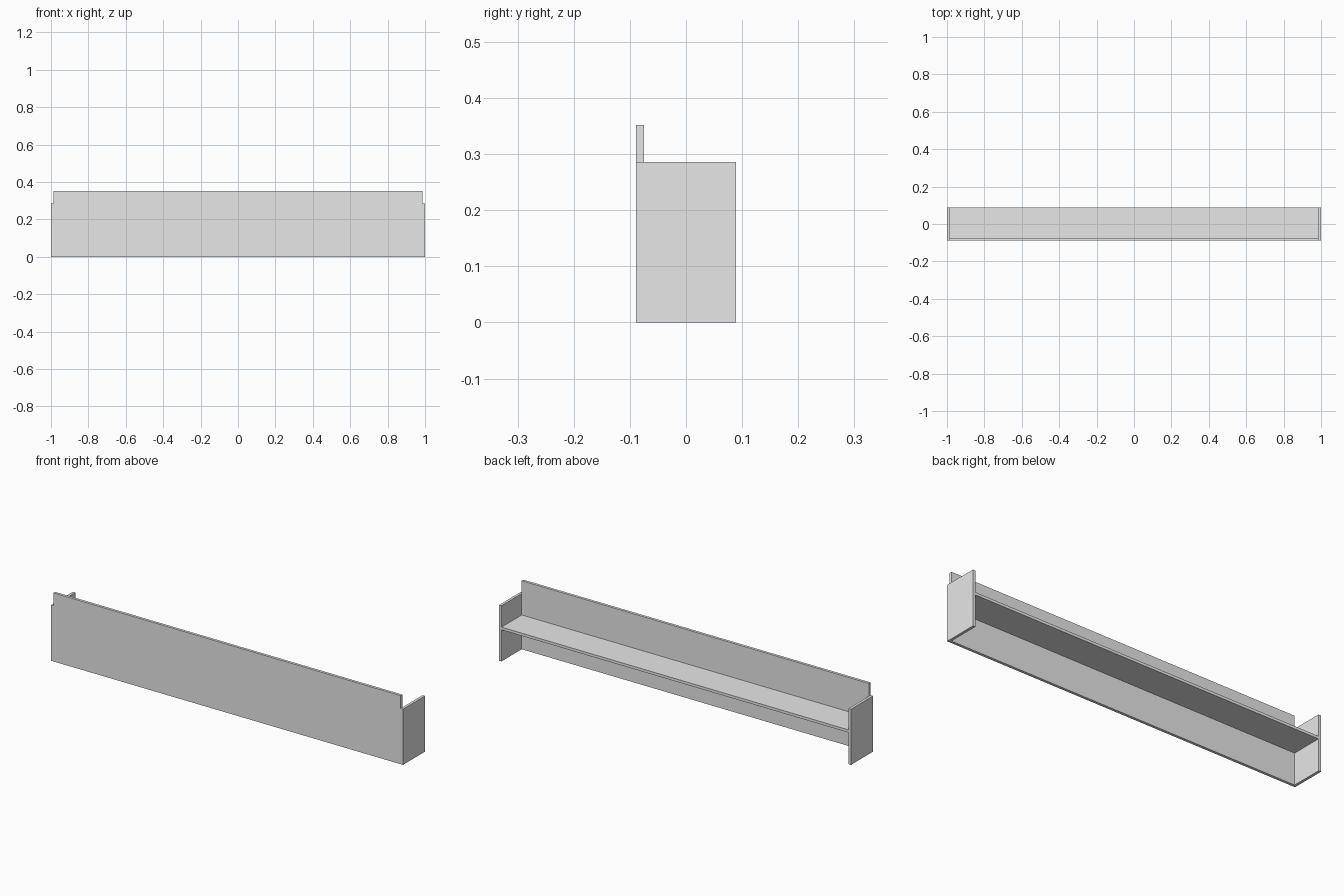
import bpy

if "Cube" in bpy.data.objects:
    bpy.data.objects.remove(bpy.data.objects["Cube"])

grey = bpy.data.materials.new("light grey")
grey.diffuse_color = (0.8, 0.8, 0.8, 1)
grey.use_nodes = True
grey.node_tree.nodes["Principled BSDF"].inputs["Base Color"].default_value = grey.diffuse_color


def board(name, x, y, z):
    """Flat board from (min, max) ranges on each axis."""
    bpy.ops.mesh.primitive_cube_add(size=1)
    ob = bpy.context.object
    ob.name = name
    ob.location = [(a + b) / 2 for a, b in (x, y, z)]
    ob.scale = [b - a for a, b in (x, y, z)]
    bpy.ops.object.transform_apply(location=True, rotation=False, scale=True)
    ob.data.materials.append(grey)
    return ob


T = 0.014            # board thickness
IN = 1 - T           # inner face of the end panels
FRONT, BACK = -0.089, 0.089

# Tall front panel between the two ends
board("front_panel", (-IN, IN), (FRONT, FRONT + T), (0, 0.352))

# Shelf running behind the front panel
board("shelf", (-IN, IN), (FRONT + T, BACK), (0.162, 0.176))

# End panels
board("left_end_panel", (-1, -IN), (FRONT, BACK), (0, 0.286))
board("right_end_panel", (IN, 1), (FRONT, BACK), (0, 0.286))
